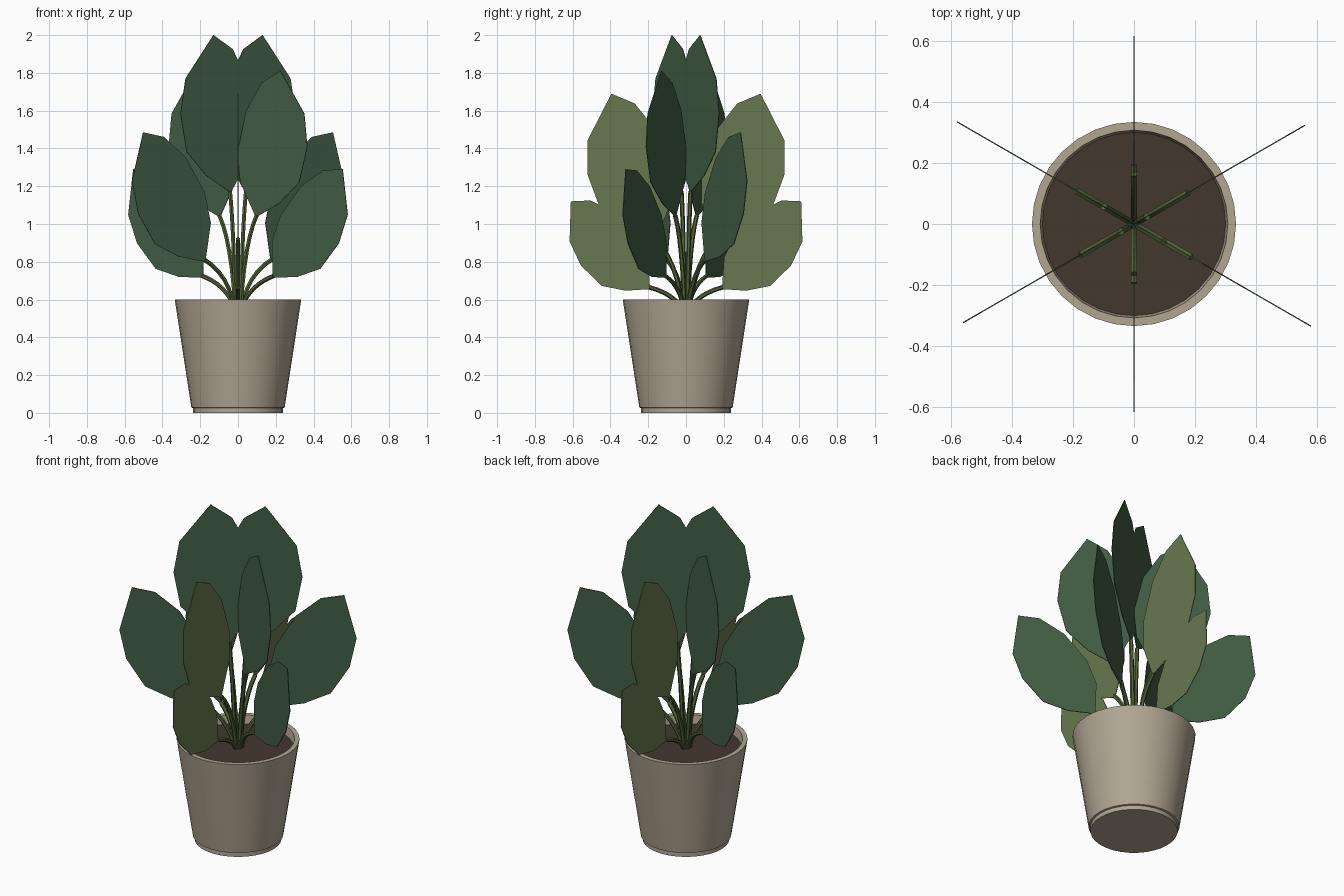
import bpy, bmesh
from math import sin, cos, radians, pi
from mathutils import Vector

if "Cube" in bpy.data.objects:
    bpy.data.objects.remove(bpy.data.objects["Cube"])


def material(name, rgb):
    m = bpy.data.materials.new(name)
    m.diffuse_color = (*rgb, 1)
    m.use_nodes = True
    m.node_tree.nodes["Principled BSDF"].inputs["Base Color"].default_value = m.diffuse_color
    return m


pot_mat = material("clay", (0.44, 0.38, 0.29))
soil_mat = material("soil", (0.055, 0.04, 0.027))
stem_mat = material("stem", (0.085, 0.125, 0.04))
green = material("leaf_green", (0.055, 0.11, 0.058))
olive = material("leaf_olive", (0.14, 0.19, 0.08))


def make(name, bm, mat):
    me = bpy.data.meshes.new(name)
    bm.to_mesh(me)
    bm.free()
    ob = bpy.data.objects.new(name, me)
    bpy.context.collection.objects.link(ob)
    me.materials.append(mat)
    return ob


def lathe(name, profile, mat, sides=32):
    bm = bmesh.new()
    vs = [bm.verts.new((r, 0, z)) for r, z in profile]
    es = [bm.edges.new(p) for p in zip(vs, vs[1:])]
    bmesh.ops.spin(bm, geom=vs + es, cent=(0, 0, 0), axis=(0, 0, 1),
                   angle=2 * pi, steps=sides)
    bmesh.ops.remove_doubles(bm, verts=bm.verts, dist=1e-4)
    bmesh.ops.recalc_face_normals(bm, faces=bm.faces)
    ob = make(name, bm, mat)
    bpy.context.view_layer.objects.active = ob
    ob.select_set(True)
    bpy.ops.object.shade_smooth_by_angle(angle=radians(30))
    ob.select_set(False)
    return ob


# Tapered pot with a small foot and an open, hollow rim
lathe("pot", [(0, 0), (0.237, 0), (0.237, 0.025), (0.247, 0.028), (0.335, 0.6),
              (0.308, 0.6), (0.298, 0.53), (0, 0.53)], pot_mat)

# Soil disc
bm = bmesh.new()
bmesh.ops.create_circle(bm, cap_ends=True, segments=32, radius=0.302)
bmesh.ops.translate(bm, verts=bm.verts, vec=(0, 0, 0.55))
make("soil", bm, soil_mat)

# Leaf outline: (along, across) as fractions of leaf length, base to tip and back
OUTLINE = [(0, 0), (0.21, 0.165), (0.41, 0.222), (0.687, 0.21), (0.895, 0.127),
           (1, 0), (0.755, -0.235), (0.54, -0.30), (0.295, -0.285), (0.13, -0.163)]


def leaf(name, base, tip, angle, mat):
    b, axis = Vector(base), Vector(tip) - Vector(base)
    across = Vector((-axis.y, axis.x))
    bm = bmesh.new()
    vs = []
    for s, t in OUTLINE:
        p = b + axis * s + across * t
        vs.append(bm.verts.new((p.x * cos(angle), p.x * sin(angle), p.y)))
    bm.faces.new(vs)
    ob = make(name, bm, mat)
    sol = ob.modifiers.new("thickness", "SOLIDIFY")
    sol.thickness, sol.offset = 0.004, 0


def stem(name, base, angle, radius=0.012, sides=6, steps=6):
    # Quadratic arc in the leaf's upright plane, swept as a tube
    a = Vector((0.015, 0.54))
    e = Vector(base) + Vector((0.004, 0.01))
    c = Vector((0.02 + 0.2 * base[0], 0.55 + 0.75 * (base[1] - 0.55)))
    out, side = Vector((cos(angle), sin(angle), 0)), Vector((-sin(angle), cos(angle), 0))
    up = Vector((0, 0, 1))
    bm = bmesh.new()
    rings = []
    for i in range(steps + 1):
        t = i / steps
        p = a * (1 - t) ** 2 + c * 2 * t * (1 - t) + e * t * t
        d = ((c - a) * (1 - t) + (e - c) * t).normalized()
        n = out * -d.y + up * d.x
        rings.append([bm.verts.new(out * p.x + up * p.y + radius *
                      (n * cos(2 * pi * k / sides) + side * sin(2 * pi * k / sides)))
                      for k in range(sides)])
    for r0, r1 in zip(rings, rings[1:]):
        for k in range(sides):
            j = (k + 1) % sides
            bm.faces.new((r0[k], r0[j], r1[j], r1[k]))
    bm.faces.new(rings[0])
    bm.faces.new(rings[-1])
    bmesh.ops.recalc_face_normals(bm, faces=bm.faces)
    make(name, bm, stem_mat)


# Six tiers of opposite leaf pairs: (direction, base (r, z), tip (r, z), material)
TIERS = [
    (30, (0.045, 1.165), (0.15, 2.0), green),
    (150, (0.11, 1.035), (0.26, 1.81), green),
    (90, (0.16, 0.91), (0.395, 1.69), olive),
    (30, (0.20, 0.80), (0.58, 1.485), green),
    (150, (0.213, 0.715), (0.64, 1.29), green),
    (90, (0.19, 0.655), (0.61, 1.12), olive),
]
for i, (deg, base, tip, mat) in enumerate(TIERS, 1):
    for s, half in (("a", 0), ("b", 180)):
        ang = radians(deg + half)
        stem(f"stem_{i}{s}", base, ang)
        leaf(f"leaf_{i}{s}", base, tip, ang, mat)
